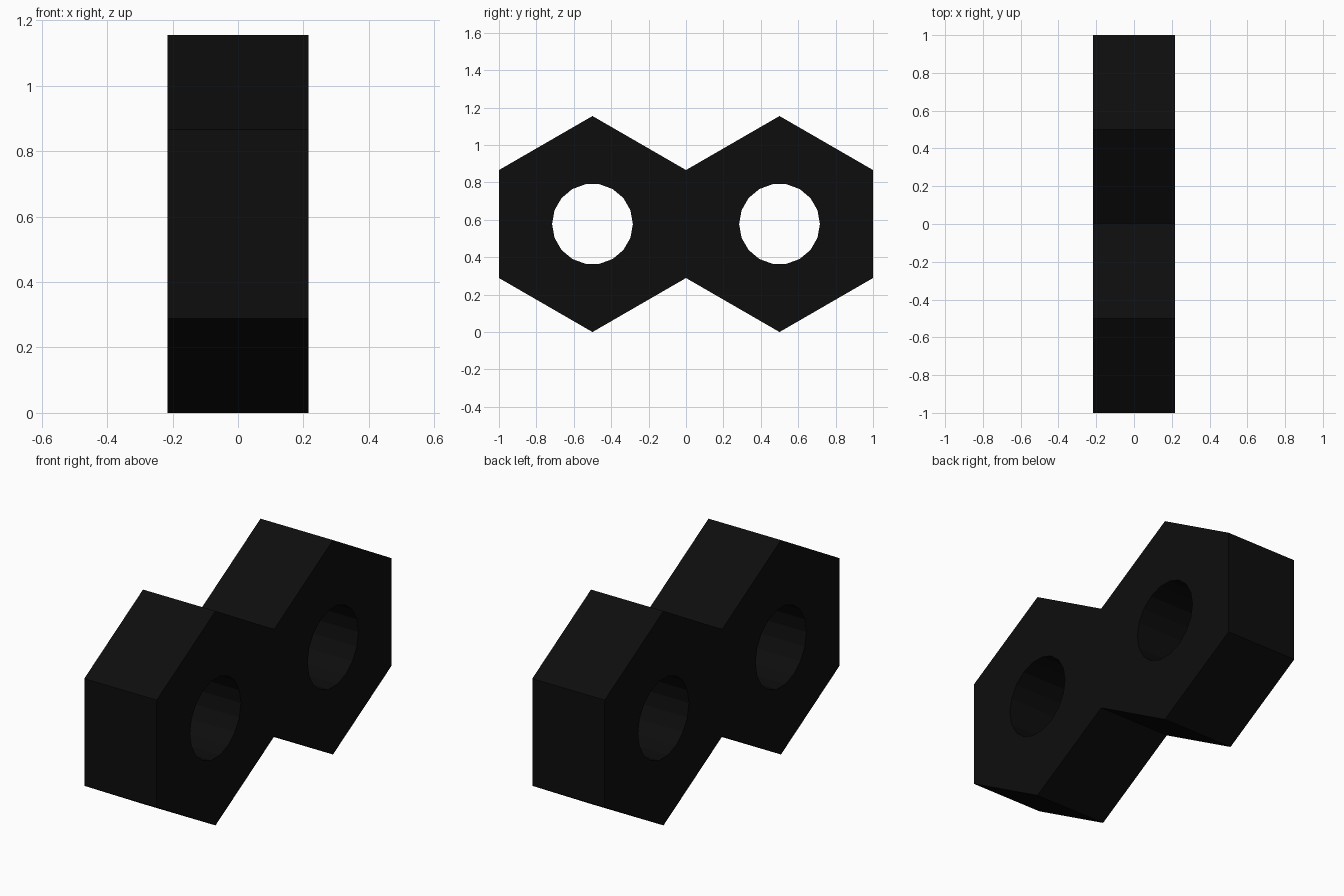
import bpy, bmesh
from math import radians, sin, cos, sqrt

if "Cube" in bpy.data.objects:
    bpy.data.objects.remove(bpy.data.objects["Cube"])

R = 1 / sqrt(3)      # hexagon corner radius (flat-to-flat width = 1)
HOLE = 0.216         # bore radius
HALF = 0.216         # half thickness along x


def ring(bm, radius, count, start):
    """Ring of points in the yz plane around the cell centre."""
    step = 360 / count
    return [bm.verts.new((-HALF,
                          0.5 + radius * cos(radians(start + i * step)),
                          R + radius * sin(radians(start + i * step))))
            for i in range(count)]


# One hexagonal cell with an 18-sided bore
bm = bmesh.new()
outer = ring(bm, R, 6, 30)
inner = ring(bm, HOLE, 18, 0)
faces = []
for i in range(6):
    arc = [inner[(3 * i + k) % 18] for k in (4, 3, 2, 1)]
    faces.append(bm.faces.new([outer[i], outer[(i + 1) % 6]] + arc))

# Thicken along x, keeping the back plate
ext = bmesh.ops.extrude_face_region(bm, geom=faces, use_keep_orig=True)
moved = [g for g in ext["geom"] if isinstance(g, bmesh.types.BMVert)]
bmesh.ops.translate(bm, verts=moved, vec=(2 * HALF, 0, 0))
bmesh.ops.recalc_face_normals(bm, faces=bm.faces)

# Open the shared wall so the two cells join into one solid
wall = [f for f in bm.faces if all(abs(v.co.y) < 1e-4 for v in f.verts)]
bmesh.ops.delete(bm, geom=wall, context='FACES_ONLY')

mesh = bpy.data.meshes.new("double_hex_link")
bm.to_mesh(mesh)
bm.free()
link = bpy.data.objects.new("double_hex_link", mesh)
bpy.context.collection.objects.link(link)

# Second cell by mirroring across y
mirror = link.modifiers.new("Mirror", 'MIRROR')
mirror.use_axis = (False, True, False)
mirror.use_clip = True

# Near-black finish
black = bpy.data.materials.new("black")
black.diffuse_color = (0.004, 0.004, 0.004, 1)
black.use_nodes = True
black.node_tree.nodes["Principled BSDF"].inputs["Base Color"].default_value = black.diffuse_color
mesh.materials.append(black)
